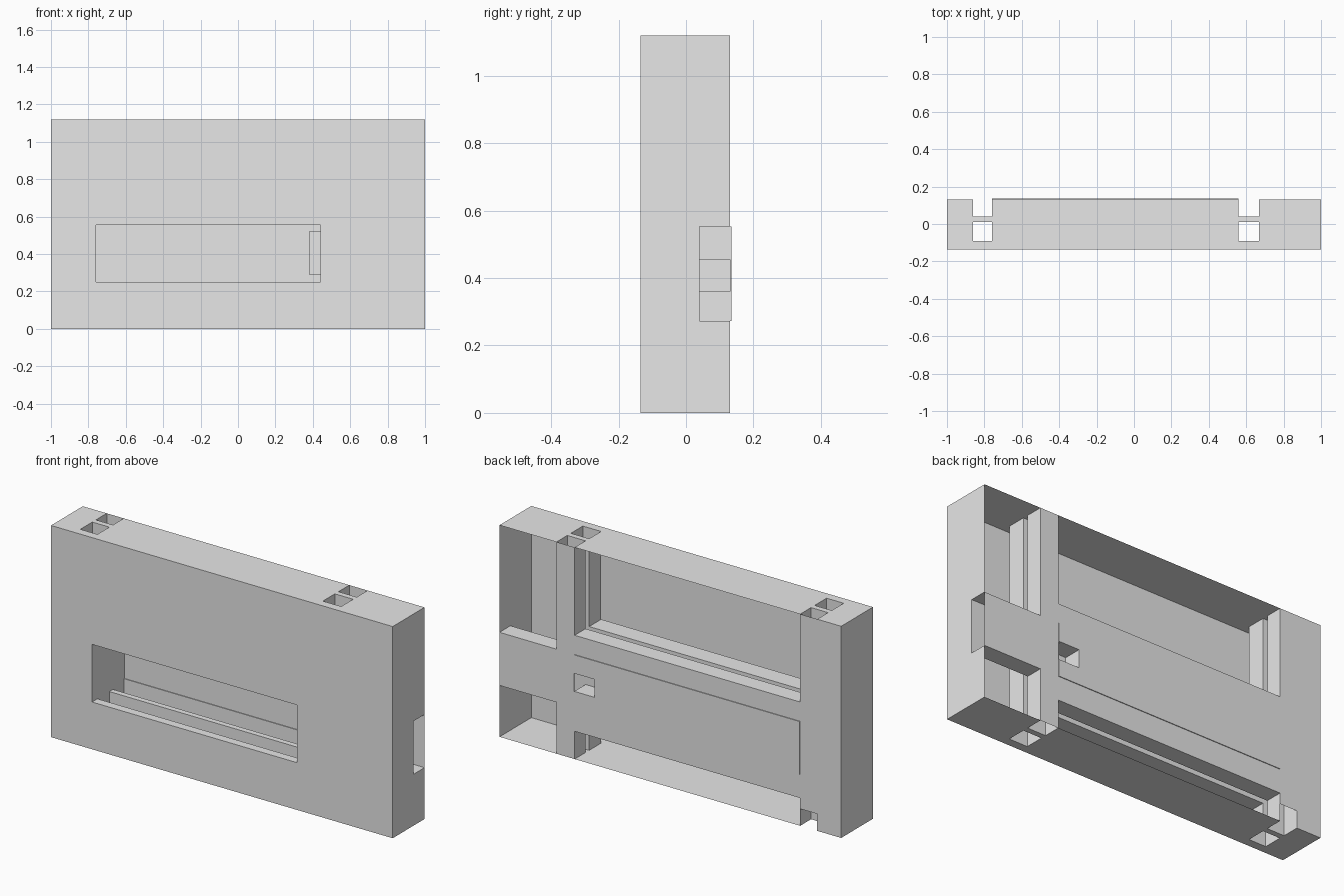
import bpy, bmesh

cube = bpy.data.objects.get("Cube")
if cube:
    bpy.data.objects.remove(cube, do_unlink=True)

grey = bpy.data.materials.new("plain_grey")
grey.use_nodes = True
grey.diffuse_color = (0.8, 0.8, 0.8, 1)
grey.node_tree.nodes["Principled BSDF"].inputs["Base Color"].default_value = (0.8, 0.8, 0.8, 1)

SIDES = ("-x", "+x", "-y", "+y", "-z", "+z")


def add_sheet(bm, axis, sign, lo, hi, holes):
    """Flat sheet on one side of a box, with rectangular holes (u0, u1, v0, v1)."""
    a, b = [i for i in range(3) if i != axis]
    us = sorted({lo[a], hi[a], *[h[k] for h in holes for k in (0, 1)]})
    vs = sorted({lo[b], hi[b], *[h[k] for h in holes for k in (2, 3)]})
    level = hi[axis] if sign > 0 else lo[axis]
    for u0, u1 in zip(us, us[1:]):
        for v0, v1 in zip(vs, vs[1:]):
            cu, cv = (u0 + u1) / 2, (v0 + v1) / 2
            if any(h[0] < cu < h[1] and h[2] < cv < h[3] for h in holes):
                continue
            corners = []
            for u, v in ((u0, v0), (u1, v0), (u1, v1), (u0, v1)):
                p = [level] * 3
                p[a], p[b] = u, v
                corners.append(bm.verts.new(p))
            face = bm.faces.new(corners)
            face.normal_update()
            if face.normal[axis] * sign < 0:
                face.normal_flip()


def sheet_box(name, x, y, z, omit="", holes=None):
    """Thin-walled box; omit names axes or sides left open."""
    holes = holes or {}
    lo, hi = zip(x, y, z)
    bm = bmesh.new()
    for side in SIDES:
        if side in omit.split() or side[1] in omit.split():
            continue
        add_sheet(bm, "xyz".index(side[1]), 1 if side[0] == "+" else -1,
                  lo, hi, holes.get(side, []))
    bmesh.ops.remove_doubles(bm, verts=bm.verts, dist=0.0005)
    mesh = bpy.data.meshes.new(name)
    bm.to_mesh(mesh)
    bm.free()
    mesh.materials.append(grey)
    obj = bpy.data.objects.new(name, mesh)
    bpy.context.collection.objects.link(obj)
    return obj


# Shared layout
FRONT, BACK, PROUD, HEIGHT = -0.135, 0.131, 0.135, 1.12
FRONT_LAYER, BACK_LAYER = (-0.09, 0.01), (0.04, BACK)
POST_A, POST_B = (-0.86, -0.76), (0.56, 0.667)
SPAN = (POST_A[1], POST_B[0])
FULL_Z, CHANNEL_Z, RACE_Z = (0, HEIGHT), (0.147, 0.655), (0.272, 0.553)
WINDOW_X, WINDOW_Z = (SPAN[0], 0.44), (0.25, 0.555)
window = [WINDOW_X + WINDOW_Z]
SOCKET_X, SOCKET_Z = (0.44, POST_B[0]), (0.36, 0.455)
NOTCH_Z = (0, 0.09)
duct_ends = [p + l for p in (POST_A, POST_B) for l in (FRONT_LAYER, BACK_LAYER)]

# Outer wall block, open at the back
sheet_box("wall_shell", (-1, 1), (FRONT, BACK), FULL_Z, "+y",
          {"-y": window, "-z": duct_ends, "+z": duct_ends, "+x": [BACK_LAYER + RACE_Z]})
sheet_box("rear_side_panel", (-1, POST_A[0]), (FRONT, BACK), FULL_Z, "x z -y")

# Vertical ducts, two layers deep
post_holes = {
    "plain": {"+y": [POST_A + NOTCH_Z]},
    "linked": {"+x": [BACK_LAYER + RACE_Z], "-x": [BACK_LAYER + SOCKET_Z]},
}
for label, post in (("plain", POST_A), ("linked", POST_B)):
    sheet_box(label + "_front_duct", post, FRONT_LAYER, FULL_Z, "z")
    sheet_box(label + "_rear_duct", post, BACK_LAYER, FULL_Z, "z", post_holes[label])

# Wide horizontal channels between the ducts
sheet_box("front_channel", SPAN, FRONT_LAYER, CHANNEL_Z, "x", {"-y": window, "+y": window})
sheet_box("rear_channel", SPAN, BACK_LAYER, CHANNEL_Z, "x",
          {"-y": window, "+y": [SPAN + RACE_Z]})

# Window reveals through the front skin and the middle web
sheet_box("window_reveal", WINDOW_X, (FRONT, FRONT_LAYER[0]), WINDOW_Z, "y")
sheet_box("web_reveal", WINDOW_X, (FRONT_LAYER[1], BACK_LAYER[0]), WINDOW_Z, "y")

# Slightly raised rear cover with a socket pocket
sheet_box("rear_cover", SPAN, (BACK, PROUD), RACE_Z, "-y", {"+y": [SOCKET_X + SOCKET_Z]})
sheet_box("socket_pocket", SOCKET_X, (BACK_LAYER[0], PROUD), SOCKET_Z, "y +x")
sheet_box("junction_plate", (0.38, 0.44), (0.11, BACK), (0.29, 0.52), "+y")

# Side raceway opening through the end wall
sheet_box("side_raceway", (POST_B[1], 1), BACK_LAYER, RACE_Z, "x")
